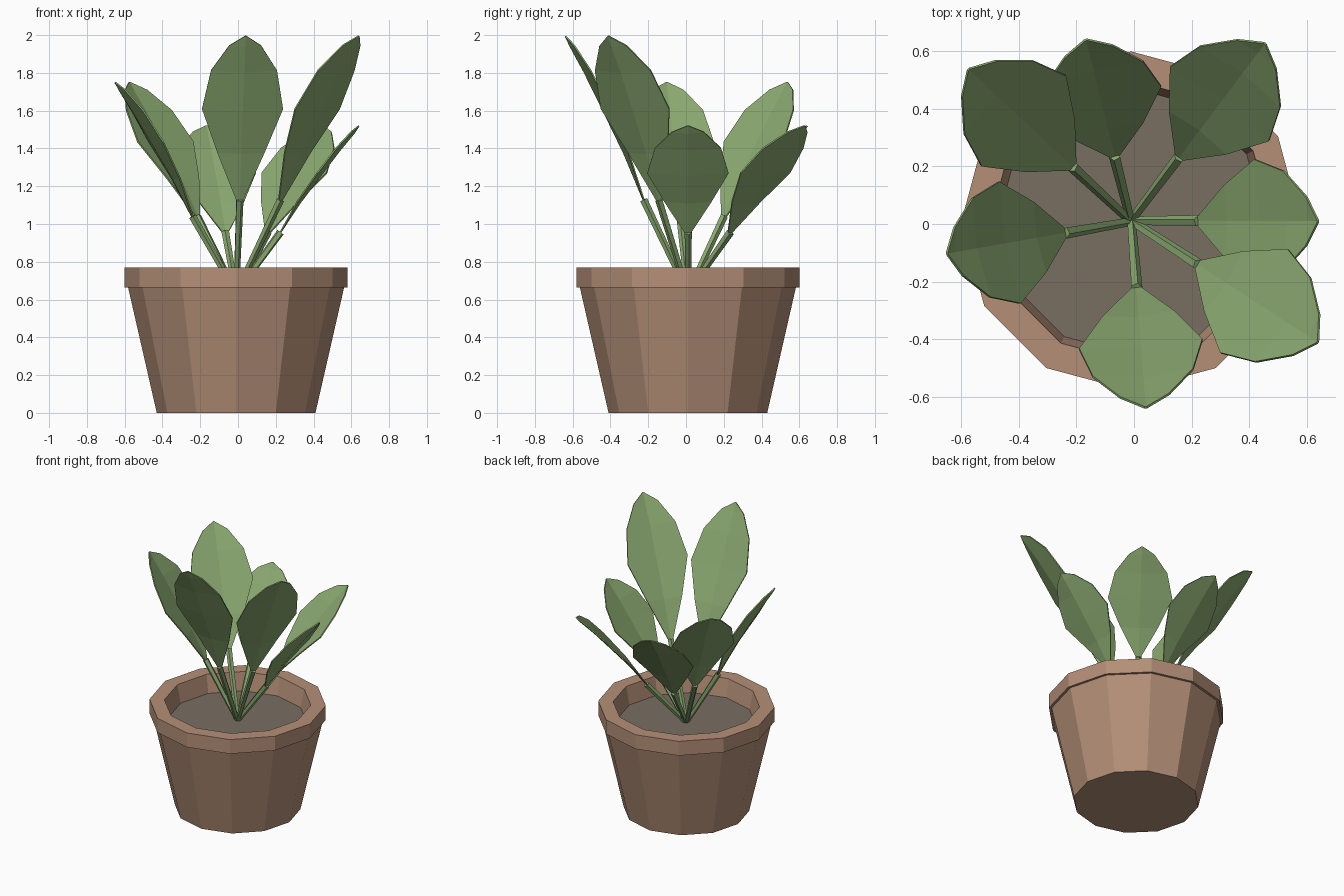
import bpy, bmesh, math
from mathutils import Vector

if "Cube" in bpy.data.objects:
    bpy.data.objects.remove(bpy.data.objects["Cube"])

CX, CY, SOIL_Z = -0.01, 0.01, 0.64


def material(name, rgb):
    lin = [((c / 255 + 0.055) / 1.055) ** 2.4 for c in rgb]
    m = bpy.data.materials.new(name)
    m.diffuse_color = (*lin, 1)
    m.use_nodes = True
    m.node_tree.nodes["Principled BSDF"].inputs["Base Color"].default_value = m.diffuse_color
    return m


terracotta = material("terracotta", (180, 143, 119))
green = material("leaf green", (138, 168, 112))
earth = material("earth", (121, 111, 97))


def finish(bm, name, mat):
    bmesh.ops.recalc_face_normals(bm, faces=bm.faces)
    me = bpy.data.meshes.new(name)
    bm.to_mesh(me)
    bm.free()
    me.materials.append(mat)
    ob = bpy.data.objects.new(name, me)
    bpy.context.collection.objects.link(ob)
    return ob


def ring(bm, r, z, n=12):
    return [bm.verts.new((CX + r * math.cos(math.tau * i / n),
                          CY + r * math.sin(math.tau * i / n), z)) for i in range(n)]


def bridge(bm, a, b):
    for i in range(len(a)):
        j = (i + 1) % len(a)
        bm.faces.new((a[i], a[j], b[j], b[i]))


# Pot: twelve-sided turned profile with a stepped rim and hollow top
bm = bmesh.new()
profile = [(0.42, 0), (0.572, 0.665), (0.59, 0.665), (0.59, 0.77),
           (0.49, 0.77), (0.463, 0.63)]
rings = [ring(bm, r, z) for r, z in profile]
for a, b in zip(rings, rings[1:]):
    bridge(bm, a, b)
bm.faces.new(rings[0])
bm.faces.new(rings[-1])
finish(bm, "pot", terracotta)

# Soil surface
bm = bmesh.new()
low, top = ring(bm, 0.462, 0.632), ring(bm, 0.464, SOIL_Z)
bridge(bm, low, top)
bm.faces.new(top)
bm.faces.new(low)
finish(bm, "soil", earth)

# Leaf rows: distance out, height fraction, half width, cup depth
ROWS = [(0.23, 0.35, 0.012, 0.0), (0.325, 0.545, 0.125, 0.015),
        (0.43, 0.716, 0.215, 0.022), (0.53, 0.866, 0.175, 0.022),
        (0.61, 0.963, 0.085, 0.015), (0.65, 1.0, 0.004, 0.0)]


def leaf(name, angle, reach, height):
    a = math.radians(angle)
    out = Vector((math.cos(a), math.sin(a), 0))
    side = Vector((-out.y, out.x, 0))
    up = Vector((0, 0, 1))
    base = Vector((CX, CY, SOIL_Z))
    # Blade: creased sheet with raised edges
    bm = bmesh.new()
    rows = []
    for u, h, w, cup in ROWS:
        edge = base + out * u * reach + up * h * height
        lift = (up * 0.65 * reach - out * height).normalized()
        rows.append([bm.verts.new(edge - side * w),
                     bm.verts.new(edge - lift * cup),
                     bm.verts.new(edge + side * w)])
    for p, q in zip(rows, rows[1:]):
        for i in (0, 1):
            bm.faces.new((p[i], p[i + 1], q[i + 1], q[i]))
    blade = finish(bm, name + "_blade", green)
    mod = blade.modifiers.new("thickness", "SOLIDIFY")
    mod.thickness, mod.offset = 0.008, 0
    # Stem: five-sided rod from the soil to the blade
    tip = base + out * 0.235 * reach + up * 0.36 * height
    axis = (tip - base).normalized()
    across = axis.cross(side)
    bm = bmesh.new()
    ends = []
    for c, r in ((base - up * 0.005, 0.016), (tip, 0.021)):
        ends.append([bm.verts.new(c + side * r * math.cos(math.tau * i / 5)
                                  + across * r * math.sin(math.tau * i / 5))
                     for i in range(5)])
    bridge(bm, *ends)
    for e in ends:
        bm.faces.new(e)
    finish(bm, name + "_stem", green)


# Seven leaves: direction, reach, height
LEAVES = [(-85.5, 1.0, 1.355), (-33, 1.19, 1.355), (0, 1.0, 0.88),
          (53, 1.19, 0.88), (104, 1.0, 0.88), (137, 1.19, 1.11), (190, 1.0, 1.11)]
for i, spec in enumerate(LEAVES):
    leaf(f"leaf_{i + 1}", *spec)
